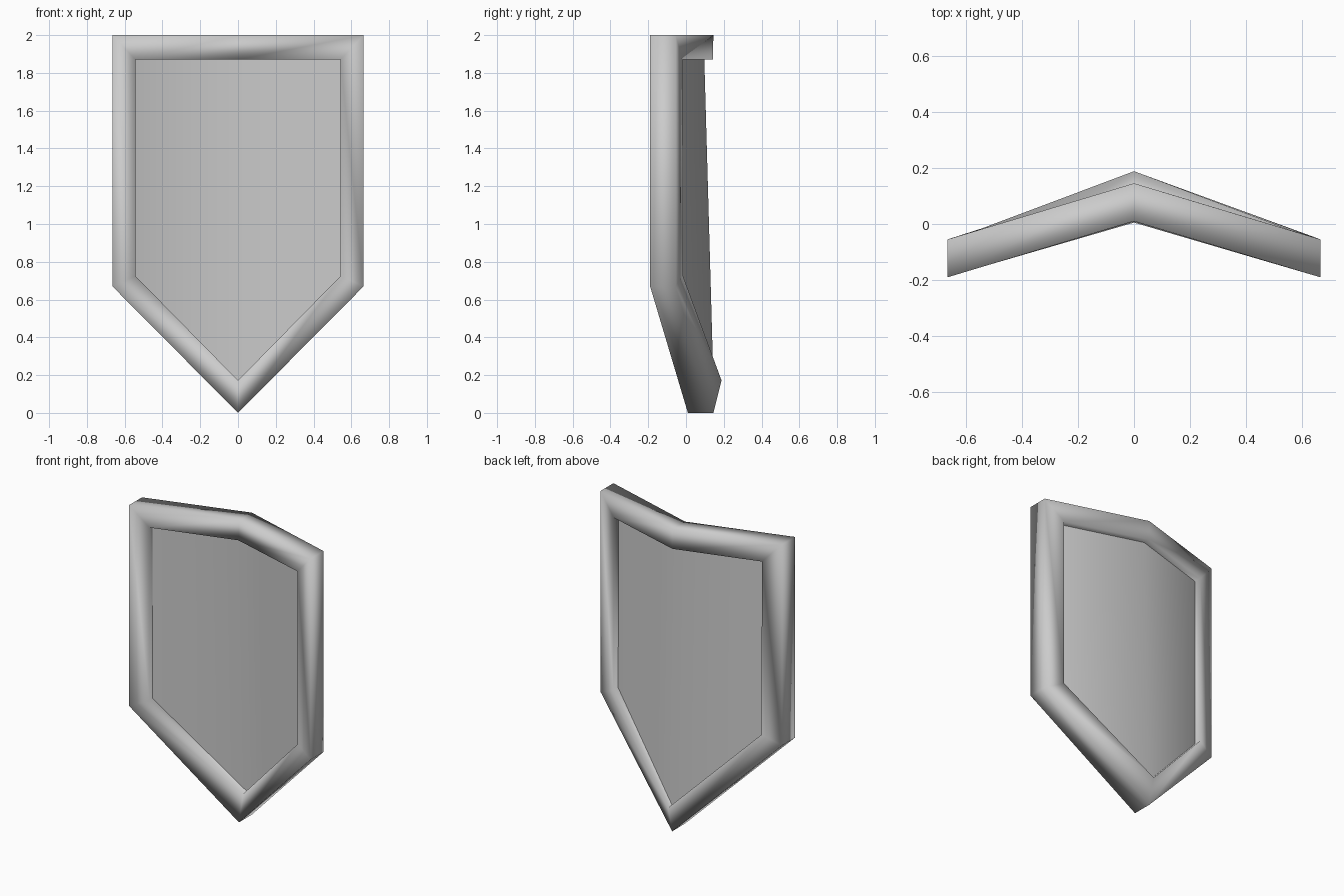
import bpy, bmesh
from math import radians

if "Cube" in bpy.data.objects:
    bpy.data.objects.remove(bpy.data.objects["Cube"])

# Half outlines, top middle -> top corner -> side corner -> bottom tip: (x, y_front, y_back, z)
OUTER = [(0, 0.01, 0.145, 2.0), (0.665, -0.19, -0.055, 2.0),
         (0.665, -0.19, -0.055, 0.67), (0, 0.01, 0.145, 0)]
INNER = [(0, 0.005, 0.142, 1.87), (0.543, -0.153, -0.018, 1.87),
         (0.543, -0.153, -0.016, 0.725), (0, 0.055, 0.188, 0.172)]
PANEL = [(0, 0.045, 0.097, 1.87), (0.543, -0.118, -0.068, 1.87),
         (0.543, -0.118, -0.066, 0.725), (0, 0.095, 0.145, 0.172)]


def full_loop(half):
    """Mirror a half outline into a closed six-point loop."""
    return half + [(-x, a, b, z) for x, a, b, z in reversed(half) if x > 0]


def add_loops(bm, half):
    pts = full_loop(half)
    front = [bm.verts.new((x, a, z)) for x, a, b, z in pts]
    back = [bm.verts.new((x, b, z)) for x, a, b, z in pts]
    return front, back


def bridge(bm, a, b):
    """Quads between two closed loops."""
    n = len(a)
    for i in range(n):
        j = (i + 1) % n
        bm.faces.new((a[i], a[j], b[j], b[i]))


def finish(bm, name, angle):
    bmesh.ops.recalc_face_normals(bm, faces=bm.faces[:])
    mesh = bpy.data.meshes.new(name)
    bm.to_mesh(mesh)
    bm.free()
    ob = bpy.data.objects.new(name, mesh)
    bpy.context.collection.objects.link(ob)
    bpy.ops.object.select_all(action='DESELECT')
    ob.select_set(True)
    bpy.context.view_layer.objects.active = ob
    if angle is None:
        bpy.ops.object.shade_smooth()
    else:
        bpy.ops.object.shade_smooth_by_angle(angle=radians(angle))
    return ob


# Rim: folded shield frame with softly shaded edges
bm = bmesh.new()
of, ob_ = add_loops(bm, OUTER)
nf, nb = add_loops(bm, INNER)
for a, b in ((of, ob_), (ob_, nb), (nb, nf), (nf, of)):
    bridge(bm, a, b)
finish(bm, "shield_rim", None)

# Panel: thin plate folded down the middle, recessed inside the rim
bm = bmesh.new()
pf, pb = add_loops(bm, PANEL)
bridge(bm, pf, pb)
for loop in (pf, pb):
    bm.faces.new(loop[:4])
    bm.faces.new(loop[3:] + loop[:1])
finish(bm, "shield_panel", 45)
